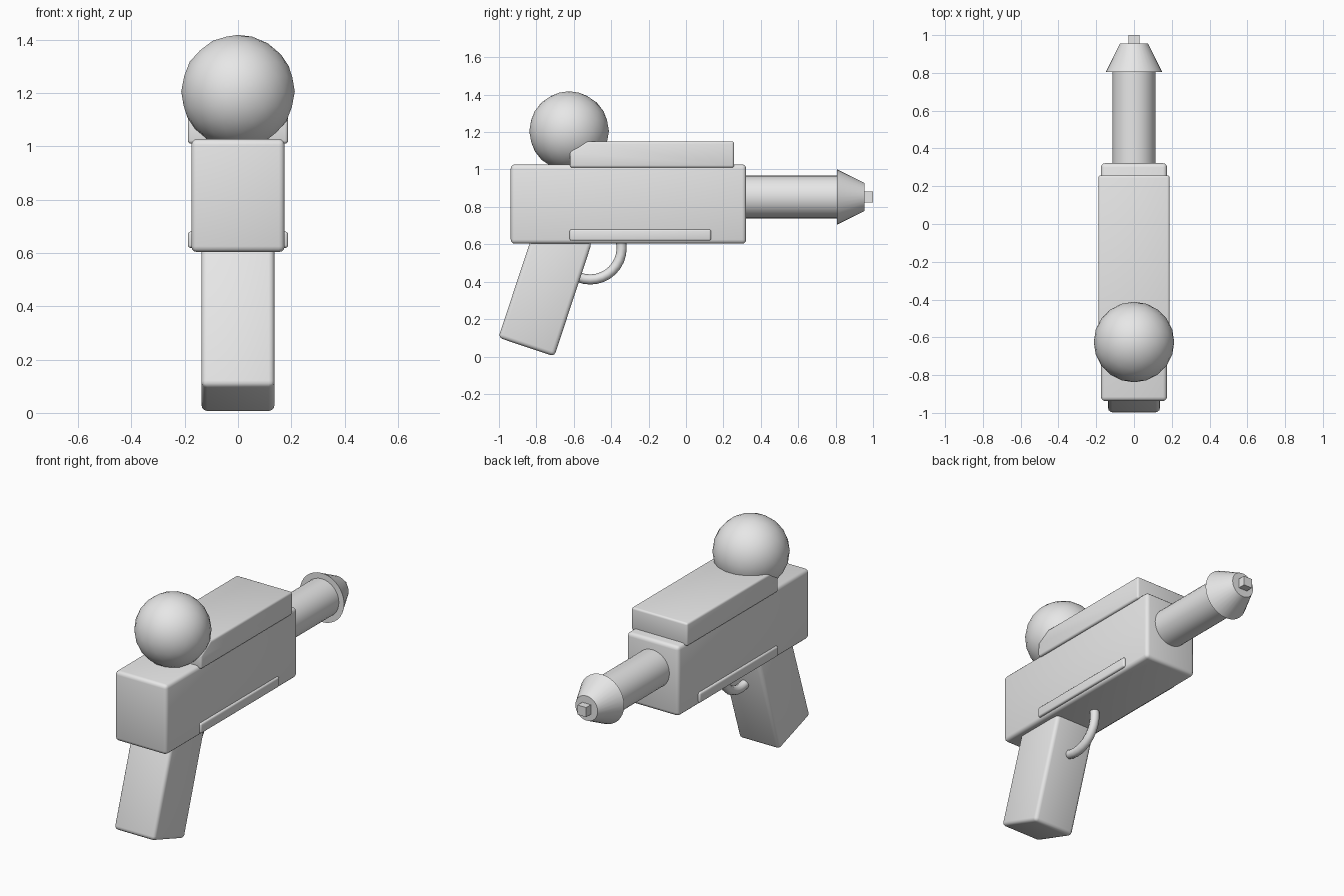
import bpy, bmesh, math
from mathutils import Matrix

old = bpy.data.objects.get("Cube")
if old:
    bpy.data.objects.remove(old, do_unlink=True)

grey = bpy.data.materials.new("plain grey")
grey.use_nodes = True
colour = (0.8, 0.8, 0.8, 1)
grey.diffuse_color = colour
grey.node_tree.nodes["Principled BSDF"].inputs["Base Color"].default_value = colour


def finish(name, bm, smooth=35):
    """Turn a bmesh into a shaded, coloured object."""
    bmesh.ops.recalc_face_normals(bm, faces=bm.faces)
    mesh = bpy.data.meshes.new(name)
    bm.to_mesh(mesh)
    bm.free()
    mesh.materials.append(grey)
    obj = bpy.data.objects.new(name, mesh)
    bpy.context.collection.objects.link(obj)
    bpy.ops.object.select_all(action='DESELECT')
    obj.select_set(True)
    bpy.context.view_layer.objects.active = obj
    bpy.ops.object.shade_smooth_by_angle(angle=math.radians(smooth))
    return obj


def slab(name, profile, x0, x1, bevel=0.0):
    """Extrude a side profile of (y, z) points across x, with rounded edges."""
    bm = bmesh.new()
    face = bm.faces.new([bm.verts.new((x0, y, z)) for y, z in profile])
    grown = bmesh.ops.extrude_face_region(bm, geom=[face])["geom"]
    verts = [v for v in grown if isinstance(v, bmesh.types.BMVert)]
    bmesh.ops.translate(bm, verts=verts, vec=(x1 - x0, 0, 0))
    if bevel:
        bmesh.ops.recalc_face_normals(bm, faces=bm.faces)
        bmesh.ops.bevel(bm, geom=bm.edges[:], offset=bevel, segments=3,
                        profile=0.5, affect='EDGES')
    return finish(name, bm)


def box(name, x0, x1, y0, y1, z0, z1, bevel=0.0):
    return slab(name, [(y0, z0), (y1, z0), (y1, z1), (y0, z1)], x0, x1, bevel)


def lathe(name, r_back, r_front, y0, y1, z):
    """Cylinder or cone lying along y."""
    bm = bmesh.new()
    place = Matrix.Translation((0, (y0 + y1) / 2, z)) @ Matrix.Rotation(-math.pi / 2, 4, 'X')
    bmesh.ops.create_cone(bm, cap_ends=True, segments=32, radius1=r_back,
                          radius2=r_front, depth=y1 - y0, matrix=place)
    return finish(name, bm)


# Body, top rail with its sloped rear corner, and the two side strips
box("body", -0.175, 0.175, -0.937, 0.322, 0.603, 1.027, 0.022)
slab("top_rail", [(-0.62, 1.01), (0.257, 1.01), (0.257, 1.15),
                  (-0.53, 1.15), (-0.62, 1.095)], -0.188, 0.188, 0.012)
for side, name in ((1, "left_strip"), (-1, "right_strip")):
    inner, outer = sorted((side * 0.15, side * 0.188))
    box(name, inner, outer, -0.622, 0.133, 0.619, 0.68, 0.01)

# Grip leaning back under the body
lean = math.radians(18.3)
along = (math.sin(lean), math.cos(lean))
heel, toe = (-1.003, 0.101), (-0.704, 0.001)
top = [(y + 0.64 * along[0], z + 0.64 * along[1]) for y, z in (toe, heel)]
slab("grip", [heel, toe] + top, -0.137, 0.137, 0.022)

# Barrel, nozzle and tip
lathe("barrel", 0.114, 0.114, 0.28, 0.82, 0.853)
lathe("nozzle", 0.149, 0.075, 0.806, 0.955, 0.853)
box("tip", -0.029, 0.029, 0.93, 1.0, 0.824, 0.882)

# Round tank on top
bm = bmesh.new()
bmesh.ops.create_icosphere(bm, subdivisions=3, radius=0.213,
                           matrix=Matrix.Translation((0, -0.625, 1.205)))
finish("tank", bm)

# Trigger guard ring, its upper part sunk into the body and grip
bpy.ops.mesh.primitive_torus_add(
    major_segments=32, minor_segments=8, major_radius=0.168, minor_radius=0.027,
    location=(0, -0.512, 0.58), rotation=(0, math.pi / 2, 0))
guard = bpy.context.object
guard.name = "trigger_guard"
guard.data.materials.append(grey)
bpy.ops.object.shade_smooth_by_angle(angle=math.radians(50))
